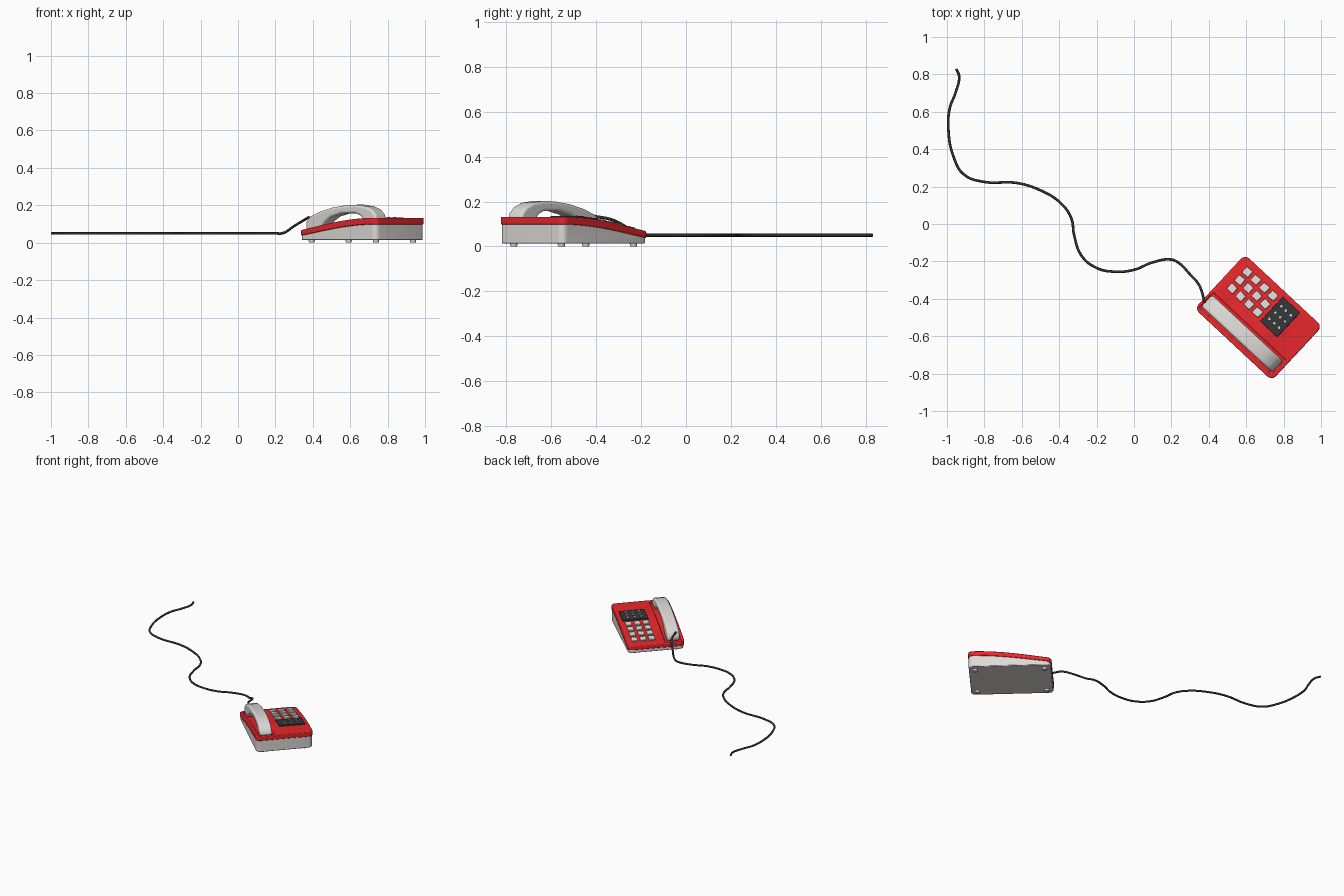
import bpy, bmesh, math
from mathutils import Matrix, Vector

if "Cube" in bpy.data.objects:
    bpy.data.objects.remove(bpy.data.objects["Cube"])

# phone frame: x along the body (low end to high end), y across it
PHONE = Matrix.Translation((0.665, -0.5, 0)) @ Matrix.Rotation(math.radians(-43), 4, 'Z')


def material(name, rgb):
    m = bpy.data.materials.new(name)
    m.diffuse_color = (*rgb, 1)
    m.use_nodes = True
    m.node_tree.nodes["Principled BSDF"].inputs["Base Color"].default_value = m.diffuse_color
    return m


RED = material("red", (0.8, 0.02, 0.025))
PALE = material("pale", (0.72, 0.70, 0.67))
DARK = material("dark", (0.035, 0.035, 0.04))


def finish(bm, name, mat, bevel=0.0, segs=3):
    bmesh.ops.recalc_face_normals(bm, faces=bm.faces)
    me = bpy.data.meshes.new(name)
    bm.to_mesh(me)
    bm.free()
    ob = bpy.data.objects.new(name, me)
    bpy.context.collection.objects.link(ob)
    ob.matrix_world = PHONE
    if mat:
        me.materials.append(mat)
    if bevel:
        b = ob.modifiers.new("bevel", 'BEVEL')
        b.width, b.segments = bevel, segs
        b.limit_method, b.angle_limit = 'ANGLE', math.radians(35)
    bpy.context.view_layer.objects.active = ob
    bpy.ops.object.select_all(action='DESELECT')
    ob.select_set(True)
    bpy.ops.object.shade_smooth_by_angle(angle=math.radians(35))
    return ob


def prism(profile, y0, y1, corner=0.0):
    """Side profile (x, z) extruded across y, with optional rounded upright corners."""
    bm = bmesh.new()
    f = bm.faces.new([bm.verts.new((x, y0, z)) for x, z in profile])
    ext = bmesh.ops.extrude_face_region(bm, geom=[f])['geom']
    bmesh.ops.translate(bm, vec=(0, y1 - y0, 0),
                        verts=[v for v in ext if isinstance(v, bmesh.types.BMVert)])
    if corner:
        up = [e for e in bm.edges
              if abs(e.verts[0].co.x - e.verts[1].co.x) < 1e-5
              and abs(e.verts[0].co.z - e.verts[1].co.z) > 1e-4]
        bmesh.ops.bevel(bm, geom=up, offset=corner, segments=6, profile=0.5, affect='EDGES')
    return bm


def lid_top(x):
    t = (x + 0.2825) / 0.565
    return 0.066 + 0.066 * math.sin(min(t / 0.95, 1) * math.pi / 2) ** 1.1 if t > 0 else 0.066


def seam(x):
    t = (x + 0.2825) / 0.565
    return 0.036 + 0.062 * math.sin(max(0, min(t, 1)) * math.pi / 2) ** 1.1


def span(a, b, n=14):
    # inner samples leave room for the rounded ends
    return [a] + [a + 0.04 + (b - a - 0.08) * i / n for i in range(n + 1)] + [b]


# base shell
xs = span(-0.278, 0.278)
finish(prism([(-0.278, 0.014), (0.278, 0.014)] + [(x, seam(x) + 0.003) for x in reversed(xs)],
             -0.193, 0.193, 0.03), "base_shell", PALE, 0.004, 2)

# red lid with a shallow cradle channel
xs = span(-0.2825, 0.2825)
lid = finish(prism([(x, seam(x)) for x in xs] + [(x, lid_top(x)) for x in reversed(xs)],
                   -0.1975, 0.1975, 0.033), "lid", RED)
xs = span(-0.268, 0.258)
cutter = finish(prism([(x, lid_top(x) - 0.014) for x in xs] + [(0.258, 0.3), (-0.268, 0.3)],
                      -0.176, -0.066), "cradle_cutter", RED)
cutter.hide_render = True
cutter.hide_viewport = True
cut = lid.modifiers.new("cradle", 'BOOLEAN')
cut.operation, cut.object, cut.solver = 'DIFFERENCE', cutter, 'EXACT'
b = lid.modifiers.new("soften", 'BEVEL')
b.width, b.segments, b.angle_limit = 0.005, 2, math.radians(40)
b.limit_method = 'ANGLE'

# arched handset
handset = [(-0.25, 0.062), (-0.266, 0.085), (-0.26, 0.115), (-0.235, 0.14), (-0.17, 0.165),
           (-0.08, 0.187), (0.02, 0.2), (0.1, 0.203), (0.17, 0.195), (0.22, 0.176),
           (0.247, 0.15), (0.255, 0.12), (0.155, 0.117), (0.138, 0.143), (0.10, 0.157),
           (0.0, 0.157), (-0.08, 0.139), (-0.125, 0.112), (-0.15, 0.08)]
finish(prism(handset, -0.165, -0.08), "handset", PALE, 0.013, 4)


def pad(name, x, y, sx, sy, h, lift, mat, bevel):
    """Block lying on the sloping lid."""
    bm = bmesh.new()
    slope = math.atan2(lid_top(x + 0.01) - lid_top(x - 0.01), 0.02)
    m = (Matrix.Translation((x, y, lid_top(x) + lift)) @ Matrix.Rotation(-slope, 4, 'Y')
         @ Matrix.Diagonal((sx, sy, h, 1)))
    bmesh.ops.create_cube(bm, size=1, matrix=m)
    return finish(bm, name, mat, bevel, 2)


# dial keys, four rows of three
for i in range(4):
    for j in range(3):
        pad(f"key_{i}_{j}", -0.208 + 0.062 * i, 0.018 + 0.06 * j,
            0.044, 0.042, 0.02, 0.0, PALE, 0.003)

# dark panel with small round buttons
pad("button_panel", 0.083, 0.081, 0.125, 0.178, 0.014, 0.0, DARK, 0.003)
for i in range(3):
    for j in range(3):
        x, y = 0.048 + 0.035 * i, 0.035 + 0.046 * j
        bm = bmesh.new()
        bmesh.ops.create_cone(bm, cap_ends=True, segments=16, radius1=0.008, radius2=0.007,
                              depth=0.012, matrix=Matrix.Translation((x, y, lid_top(x) + 0.006)))
        finish(bm, f"panel_button_{i}_{j}", PALE)

# four feet
for sx in (-1, 1):
    for sy in (-1, 1):
        bm = bmesh.new()
        bmesh.ops.create_cone(bm, cap_ends=True, segments=20, radius1=0.015, radius2=0.018,
                              depth=0.02, matrix=Matrix.Translation((0.235 * sx, 0.145 * sy, 0.01)))
        finish(bm, f"foot_{sx}_{sy}", PALE)

# cord lying behind the phone and rising to the handset
path = [(-.95, .83), (-.935, .79), (-.955, .70), (-.985, .62), (-.992, .5), (-.965, .36),
        (-.91, .265), (-.80, .225), (-.63, .22), (-.50, .18), (-.39, .11), (-.335, .03),
        (-.32, -.06), (-.28, -.17), (-.2, -.235), (-.1, -.255), (0, -.245), (.1, -.205),
        (.2, -.19), (.235, -.205), (.3, -.27), (.35, -.33), (.378, -.42)]
cu = bpy.data.curves.new("cord", 'CURVE')
cu.dimensions, cu.bevel_depth, cu.bevel_resolution = '3D', 0.007, 2
cu.resolution_u, cu.use_fill_caps = 6, True
sp = cu.splines.new('BEZIER')
sp.bezier_points.add(len(path) - 1)
for p, (x, y) in zip(sp.bezier_points, path):
    p.co = (x, y, 0.05 + max(0, x - 0.235) * 0.6)
    p.handle_left_type = p.handle_right_type = 'AUTO'
cu.materials.append(DARK)
bpy.context.collection.objects.link(bpy.data.objects.new("cord", cu))
